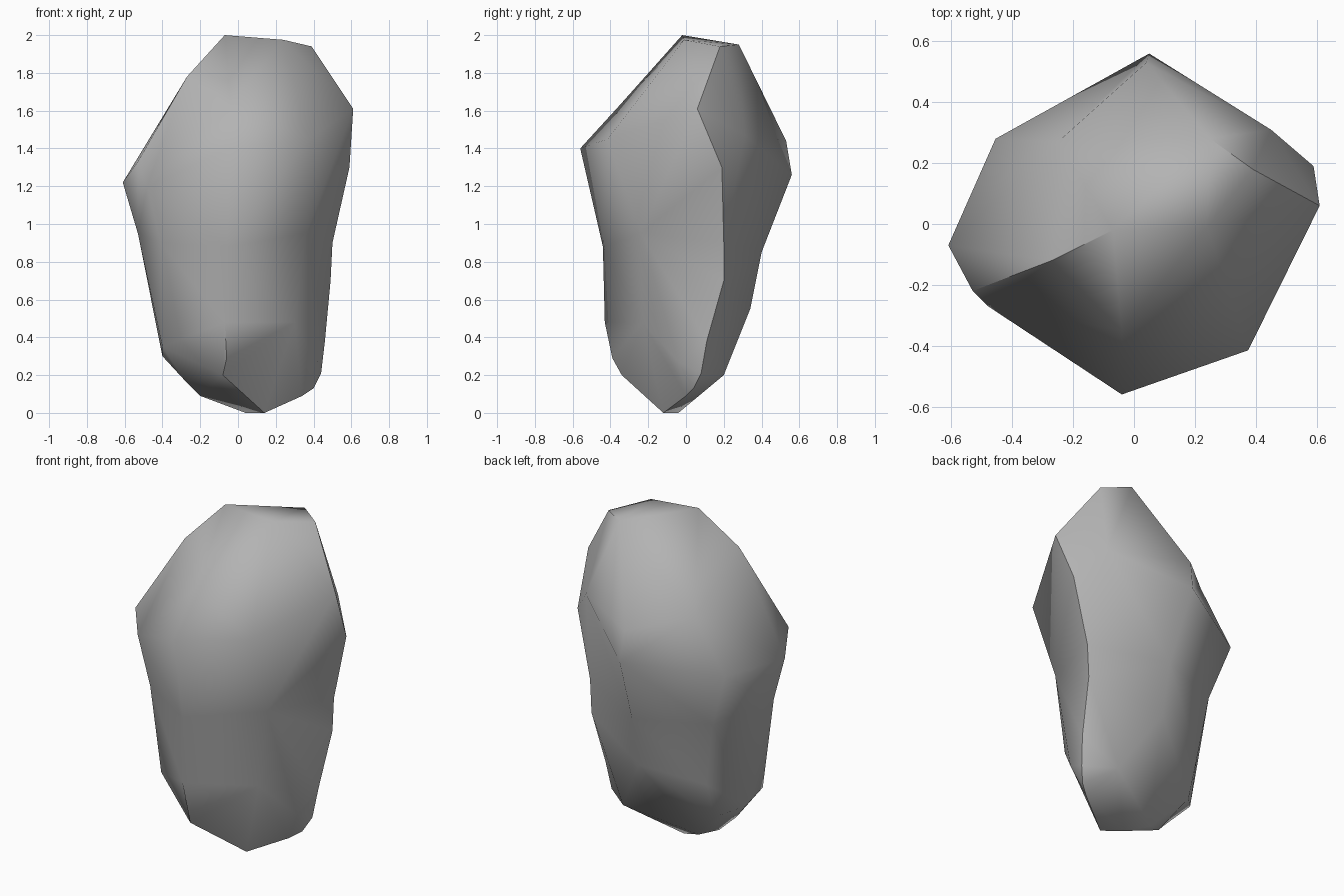
import bpy
import bmesh
import math
from mathutils import Vector

# Remove the default cube only
cube = bpy.data.objects.get("Cube")
if cube:
    bpy.data.objects.remove(cube, do_unlink=True)

# One plain stone colour
stone = bpy.data.materials.new("grey_stone")
stone.use_nodes = True
stone_colour = (0.45, 0.45, 0.45, 1)
stone.diffuse_color = stone_colour
shader = next(n for n in stone.node_tree.nodes if n.type == 'BSDF_PRINCIPLED')
shader.inputs["Base Color"].default_value = stone_colour
shader.inputs["Roughness"].default_value = 0.9

# Corners of the chipped stone, grouped by region
CROWN = [(-.07, -.02, 2), (.24, -.01, 1.975), (.25, .28, 1.95),
         (.39, .18, 1.94), (-.27, -.12, 1.78), (-.04, -.35, 1.63)]

SHOULDER = [(.61, .06, 1.61), (.45, .31, 1.47), (.04, .53, 1.44),
            (-.25, .27, 1.5), (-.04, -.56, 1.4), (.375, -.415, 1.45),
            (-.53, -.22, 1.33)]

GIRTH = [(.59, .19, 1.3), (.05, .56, 1.26), (-.455, .28, 1.2),
         (-.61, -.07, 1.22), (-.48, -.27, 1.2)]

WAIST = [(.5, .2, .9), (.36, -.24, .95), (-.06, -.44, .88),
         (-.41, -.25, .9), (-.53, -.08, .95), (-.34, .23, .86),
         (.08, .4, .85), (.49, .2, .7)]

LOWER = [(.08, .34, .55), (-.28, .2, .47), (.3, -.23, .48),
         (-.07, -.43, .48), (.46, .11, .38), (-.4, -.16, .35),
         (-.4, 0, .3), (.42, -.04, .27), (-.06, -.39, .29)]

FOOT = [(-.08, -.34, .2), (.44, .08, .21), (.28, .2, .2),
        (.4, .04, .13), (-.28, -.08, .17), (-.2, -.03, .09),
        (-.28, .13, .25), (-.1, .02, .055), (.34, 0, .09),
        (.04, -.04, 0), (.14, -.12, 0)]

# Proportions of the rounded blank the stone is cut from
CENTRE = Vector((0, 0, 1))
HALF_WIDTH, HALF_DEPTH = .55, .5


def on_blank(corner):
    """Project a corner onto a unit ball, so every corner gets connected."""
    offset = corner - CENTRE
    return Vector((offset.x / HALF_WIDTH, offset.y / HALF_DEPTH,
                   offset.z)).normalized()


# Wrap a skin around the round blank
bm = bmesh.new()
corners = {}
for point in CROWN + SHOULDER + GIRTH + WAIST + LOWER + FOOT:
    corner = Vector(point)
    corners[bm.verts.new(on_blank(corner))] = corner
bmesh.ops.convex_hull(bm, input=bm.verts[:])

# Move the skin back to the chipped corners, shallow hollows included
for vert, corner in corners.items():
    vert.co = corner
bmesh.ops.recalc_face_normals(bm, faces=bm.faces[:])

mesh = bpy.data.meshes.new("boulder")
bm.to_mesh(mesh)
bm.free()
mesh.materials.append(stone)
boulder = bpy.data.objects.new("boulder", mesh)
bpy.context.collection.objects.link(boulder)

# Smooth worn surfaces, keeping the strong ridges crisp
bpy.ops.object.select_all(action='DESELECT')
boulder.select_set(True)
bpy.context.view_layer.objects.active = boulder
bpy.ops.object.shade_smooth_by_angle(angle=math.radians(62))
